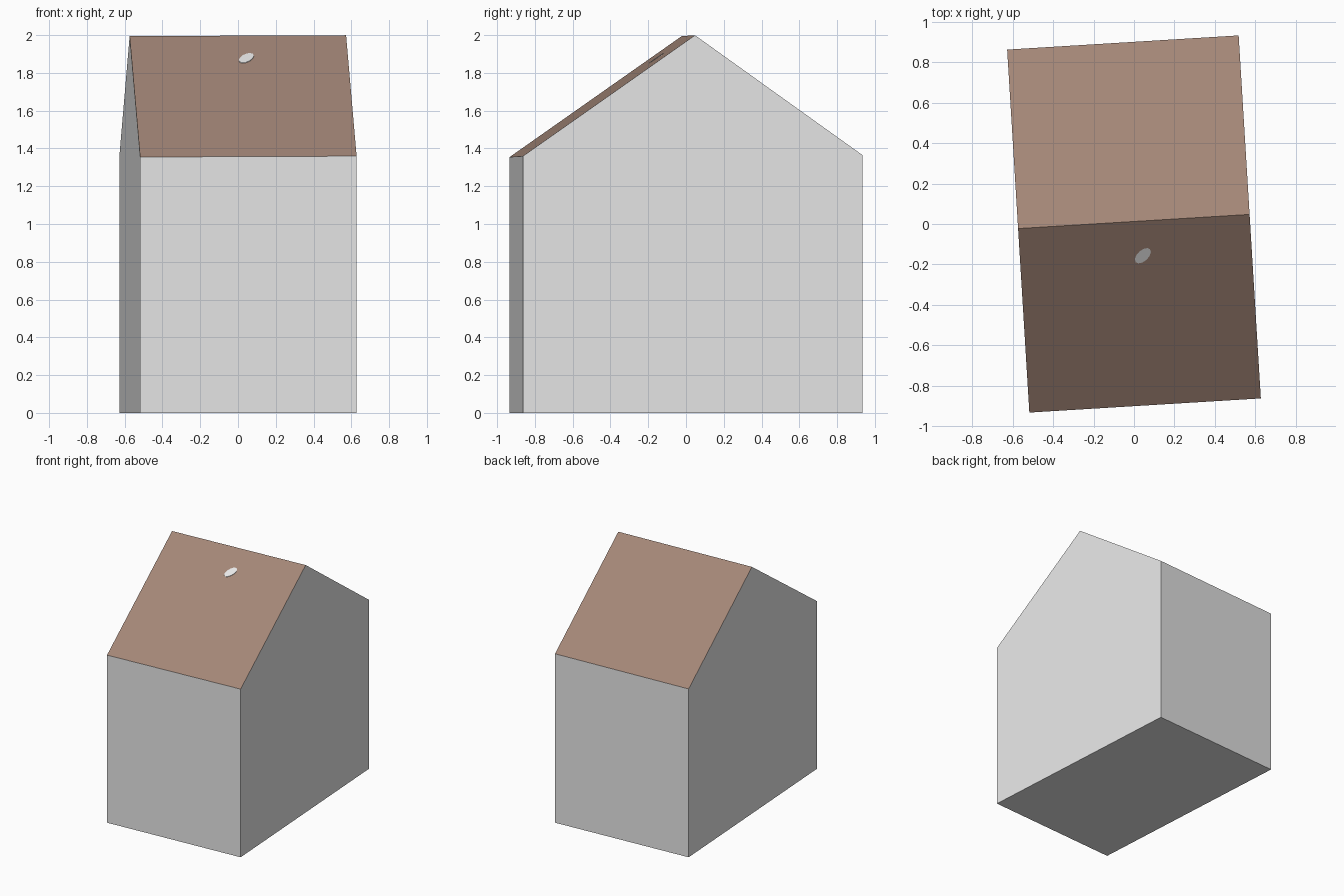
import bpy, bmesh, math
from mathutils import Matrix, Vector

if "Cube" in bpy.data.objects:
    bpy.data.objects.remove(bpy.data.objects["Cube"])

TURN = Matrix.Rotation(math.radians(3.5), 4, 'Z')
HALF_W = 0.574
EAVE_Y, EAVE_Z = -0.9, 1.357
RIDGE_Y, RIDGE_Z = 0.0125, 1.997


def material(name, rgb):
    m = bpy.data.materials.new(name)
    m.diffuse_color = (*rgb, 1)
    m.use_nodes = True
    m.node_tree.nodes["Principled BSDF"].inputs["Base Color"].default_value = m.diffuse_color
    return m


def add_object(name, bm, mats):
    bmesh.ops.recalc_face_normals(bm, faces=bm.faces)
    # the roof edges climb very slightly towards the right
    for v in bm.verts:
        if v.co.z > 0.5:
            v.co.z += 0.004 * v.co.x
    bm.transform(TURN)
    bm.normal_update()
    me = bpy.data.meshes.new(name)
    for m in mats:
        me.materials.append(m)
    bm.to_mesh(me)
    bm.free()
    ob = bpy.data.objects.new(name, me)
    bpy.context.collection.objects.link(ob)
    return ob


wall = material("wall_grey", (0.8, 0.8, 0.8))
brown = material("roof_brown", (0.37, 0.24, 0.185))

# house body: gable profile extruded along the ridge
profile = [(EAVE_Y, 0), (-EAVE_Y, 0), (-EAVE_Y, 1.363),
           (RIDGE_Y, RIDGE_Z), (EAVE_Y, EAVE_Z)]
bm = bmesh.new()
base = bm.faces.new([bm.verts.new((-HALF_W, y, z)) for y, z in profile])
ext = bmesh.ops.extrude_face_region(bm, geom=[base], use_keep_orig=True)
for v in ext["geom"]:
    if isinstance(v, bmesh.types.BMVert):
        v.co.x = HALF_W
house = add_object("house", bm, [wall, brown])
# roof slopes are the upward facing sides
for p in house.data.polygons:
    p.material_index = int(p.normal.z > 0.2)

# small pale patch lying on the front roof slope
slope = (RIDGE_Z - EAVE_Z) / (RIDGE_Y - EAVE_Y)
centre = TURN.inverted() @ Vector((0.044, -0.157, 0))
bm = bmesh.new()
ring = []
for i in range(12):
    a = i * math.tau / 12
    p = Matrix.Rotation(math.radians(39), 3, 'Z') @ Vector(
        (0.048 * math.cos(a), 0.027 * math.sin(a), 0)) + centre
    ring.append(bm.verts.new((p.x, p.y, EAVE_Z + slope * (p.y - EAVE_Y) - 0.001)))
cap = bm.faces.new(ring)
ext = bmesh.ops.extrude_face_region(bm, geom=[cap], use_keep_orig=True)
for v in ext["geom"]:
    if isinstance(v, bmesh.types.BMVert):
        v.co.z += 0.004
add_object("roof_patch", bm, [wall])
